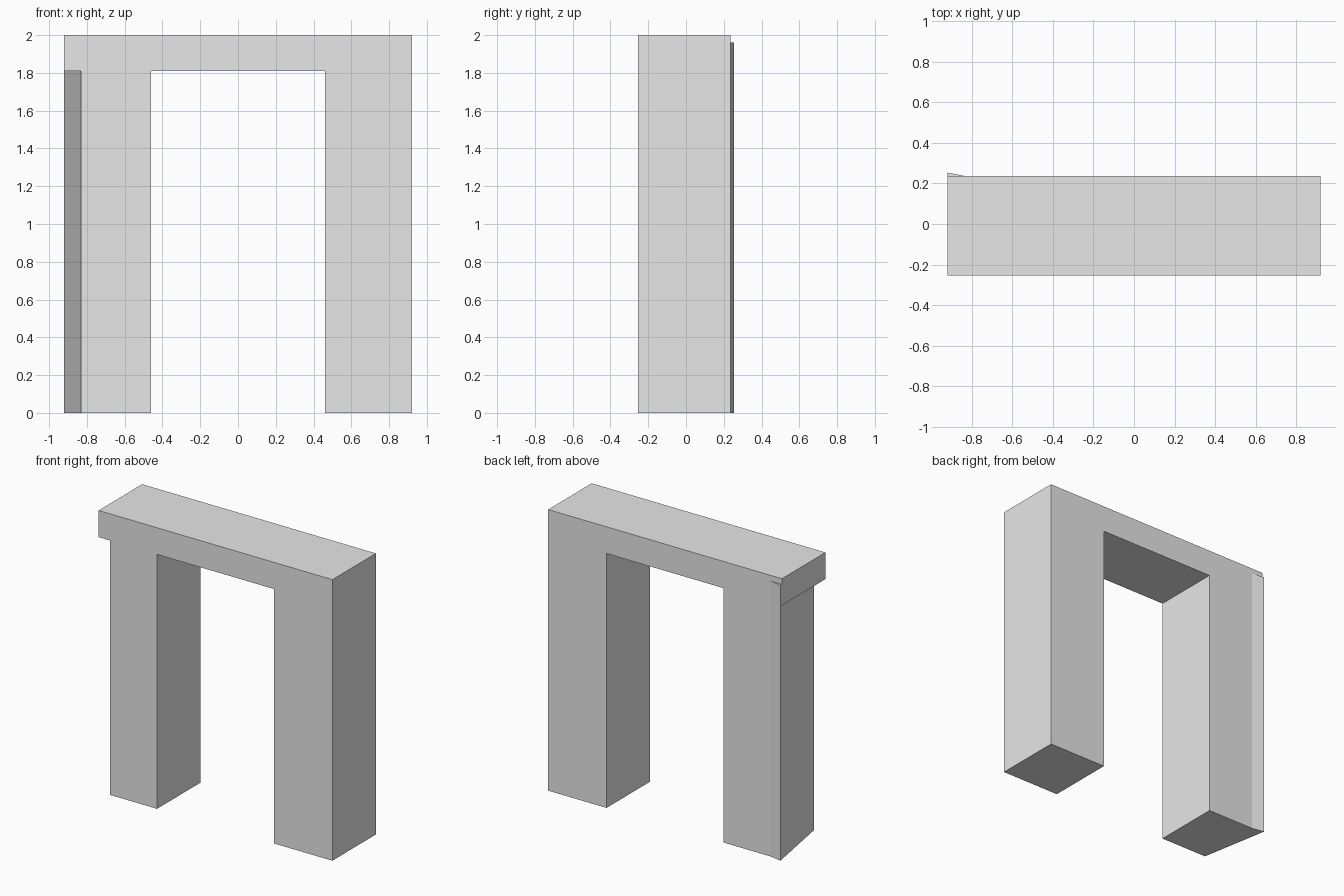
import bpy
import bmesh

cube = bpy.data.objects.get("Cube")
if cube:
    bpy.data.objects.remove(cube, do_unlink=True)

grey = bpy.data.materials.new("plain grey")
grey.use_nodes = True
colour = (0.8, 0.8, 0.8, 1)
grey.diffuse_color = colour
grey.node_tree.nodes["Principled BSDF"].inputs["Base Color"].default_value = colour


def prism(name, outline, bottom, top):
    """Extrude a plan outline upwards between two heights."""
    bm = bmesh.new()
    base = bm.faces.new([bm.verts.new((x, y, bottom)) for x, y in outline])
    walls = bmesh.ops.extrude_face_region(bm, geom=[base])
    verts = [v for v in walls["geom"] if isinstance(v, bmesh.types.BMVert)]
    bmesh.ops.translate(bm, verts=verts, vec=(0, 0, top - bottom))
    bmesh.ops.recalc_face_normals(bm, faces=bm.faces)
    mesh = bpy.data.meshes.new(name)
    bm.to_mesh(mesh)
    bm.free()
    mesh.materials.append(grey)
    obj = bpy.data.objects.new(name, mesh)
    bpy.context.collection.objects.link(obj)
    return obj


def rectangle(x0, x1, y0, y1):
    return [(x0, y0), (x1, y0), (x1, y1), (x0, y1)]


outer, inner = 0.92, 0.46
front, back = -0.253, 0.236
soffit, top = 1.81, 2.0

# Beam across the top
prism("lintel", rectangle(-outer, outer, front, back), soffit, top)

# Straight pillar on the left
prism("left_pillar", rectangle(inner, outer, front, back), 0, soffit)

# Right pillar: its outer side slants in towards the front
prism("right_pillar", [(-0.83, front), (-inner, front), (-inner, back),
                       (-0.83, back), (-outer, 0.253)], 0, soffit)

# Skewed back corner of the right pillar, rising past the lintel's underside
prism("pillar_corner", [(-outer, back), (-0.83, back), (-outer, 0.253)], soffit, 1.96)
